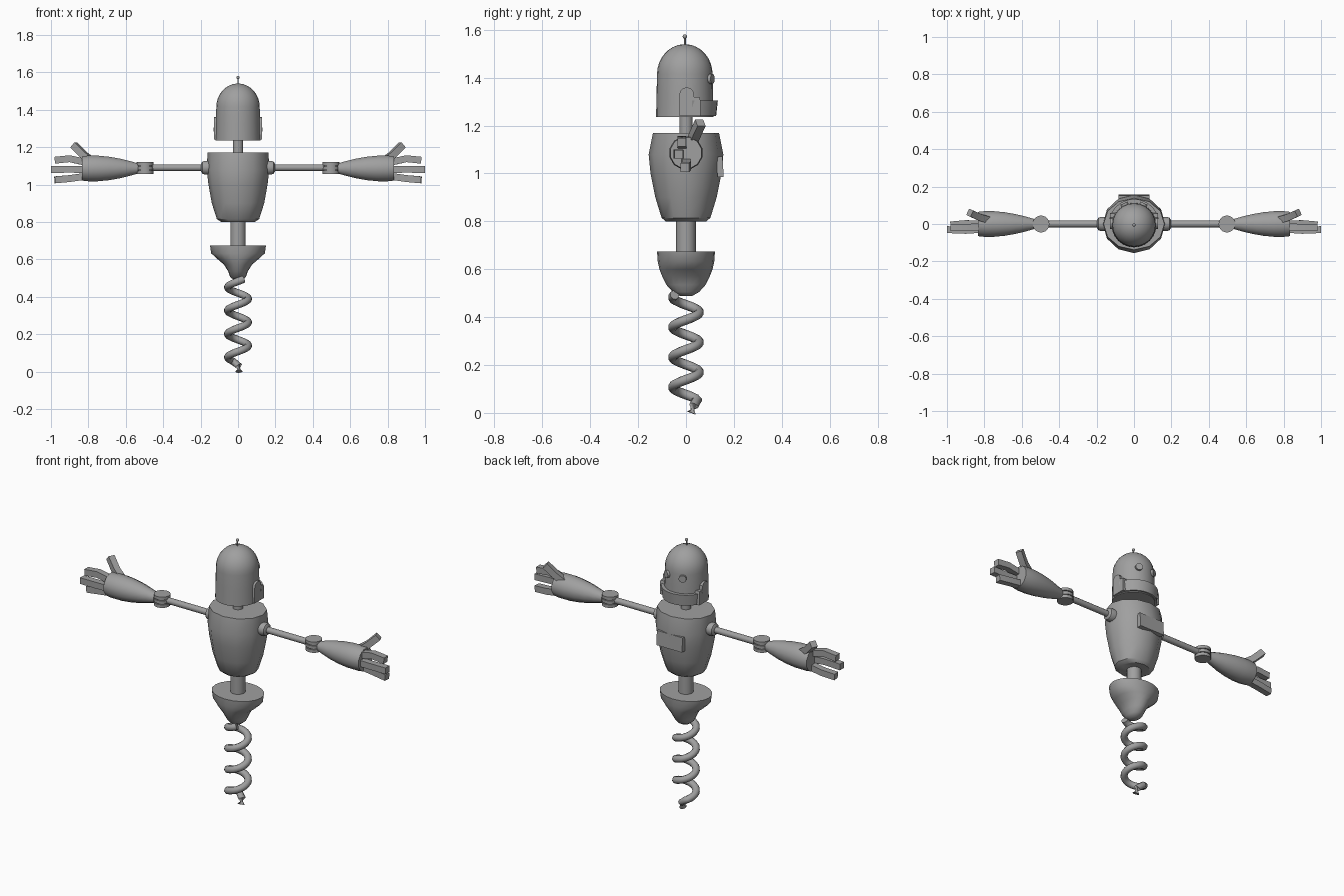
import bpy, bmesh, math
from mathutils import Vector, Matrix

if "Cube" in bpy.data.objects:
    bpy.data.objects.remove(bpy.data.objects["Cube"])

grey = bpy.data.materials.new("metal_grey")
grey.diffuse_color = (0.35, 0.35, 0.35, 1)
grey.use_nodes = True
grey.node_tree.nodes["Principled BSDF"].inputs["Base Color"].default_value = grey.diffuse_color


def finish(name, bm, angle=35):
    bmesh.ops.recalc_face_normals(bm, faces=bm.faces)
    me = bpy.data.meshes.new(name)
    bm.to_mesh(me)
    bm.free()
    me.materials.append(grey)
    me.shade_smooth()
    me.set_sharp_from_angle(angle=math.radians(angle))
    ob = bpy.data.objects.new(name, me)
    bpy.context.collection.objects.link(ob)
    return ob


def skin(name, rings, angle=35):
    """Join equal rings of points into a capped shell."""
    bm = bmesh.new()
    vs = [[bm.verts.new(p) for p in ring] for ring in rings]
    n = len(vs[0])
    for a, b in zip(vs, vs[1:]):
        for i in range(n):
            j = (i + 1) % n
            bm.faces.new((a[i], a[j], b[j], b[i]))
    bm.faces.new(vs[0][::-1])
    bm.faces.new(vs[-1])
    return finish(name, bm, angle)


def loft(name, sections, sides, origin=(0, 0, 0), axis="z", angle=35, turn=0.0):
    """Elliptical sections (rx, ry, height) stacked along z or along x."""
    o, rings = Vector(origin), []
    for rx, ry, h in sections:
        ring = []
        for i in range(sides):
            t = 2 * math.pi * (i + turn) / sides
            c, s = rx * math.cos(t), ry * math.sin(t)
            ring.append(o + Vector((c, s, h) if axis == "z" else (h, c, s)))
        rings.append(ring)
    return skin(name, rings, angle)


def sweep(name, pts, r, sides, angle=35):
    """Tube along a path; four sides give a square bar."""
    pts = [Vector(p) for p in pts]
    rings = []
    for i, p in enumerate(pts):
        d = (pts[min(i + 1, len(pts) - 1)] - pts[max(i - 1, 0)]).normalized()
        up = Vector((0, 1, 0)) if abs(d.z) > 0.9 else Vector((0, 0, 1))
        u = d.cross(up).normalized()
        v = d.cross(u)
        ts = [2 * math.pi * (k + 0.5) / sides for k in range(sides)]
        rings.append([p + r * (math.cos(t) * u + math.sin(t) * v) for t in ts])
    return skin(name, rings, angle)


def box(name, centre, size, tilt=0.0):
    bm = bmesh.new()
    m = Matrix.Translation(centre) @ Matrix.Rotation(tilt, 4, "X") @ Matrix.Diagonal((*size, 1))
    bmesh.ops.create_cube(bm, size=1, matrix=m)
    return finish(name, bm)


def ball(name, centre, r):
    bm = bmesh.new()
    bmesh.ops.create_uvsphere(bm, u_segments=12, v_segments=8, radius=r,
                              matrix=Matrix.Translation(centre))
    return finish(name, bm)


# Spring leg: foot stub, then a right-handed coil rising into the hips
path = [(0.005, 0.022, 0), (0.004, 0.033, 0.03)]
for k in range(8, 93):
    t = math.radians(90 + 15 * k - 90)
    path.append((0.055 * math.cos(t), 0.055 * math.sin(t), 0.045 + 0.125 * (15 * k - 90) / 360))
sweep("spring_leg", path, 0.02, 10, 50)

# Hips, waist, torso and neck
loft("hips", [(0.02, 0.025, 0.488), (0.042, 0.055, 0.505), (0.052, 0.082, 0.535),
              (0.075, 0.1, 0.572), (0.108, 0.111, 0.6), (0.143, 0.118, 0.632),
              (0.15, 0.121, 0.675)], 20, angle=50)
loft("waist", [(0.041, 0.041, 0.66), (0.041, 0.041, 0.83)], 16)
loft("torso", [(0.09, 0.085, 0.8), (0.113, 0.102, 0.815), (0.14, 0.128, 0.9), (0.158, 0.148, 1.0),
               (0.167, 0.156, 1.08), (0.163, 0.138, 1.17)], 12)
loft("neck", [(0.028, 0.028, 1.15), (0.028, 0.028, 1.25)], 14)
box("chest_plate", (0, 0.142, 1.028), (0.168, 0.026, 0.085), 0.06)

# Head with a rounded dome
dome = [(0.12, 0.12, 1.235), (0.118, 0.118, 1.33)]
for k in range(9):
    a = math.radians(k * 10.8)
    dome.append((0.116 * math.cos(a), 0.116 * math.cos(a), 1.415 + 0.125 * math.sin(a)))
loft("head", dome, 24, (0, -0.005, 0))

# Antenna
loft("antenna_rod", [(0.004, 0.004, 1.53), (0.004, 0.004, 1.57)], 8, (0, -0.005, 0))
ball("antenna_tip", (0, -0.005, 1.572), 0.009)

# Jaw band wrapping the face
rings = []
for k in range(15):
    a = math.radians(12 + 156 * k / 14)
    c, s = math.cos(a), math.sin(a)
    rings.append([(r * c, r * s - 0.002, z) for r, z in
                  ((0.108, 1.24), (0.128, 1.24), (0.135, 1.305), (0.108, 1.305))])
skin("jaw_band", rings)

for side, tag in ((1, "right"), (-1, "left")):
    # Eye: short stud looking forward and outward
    d = Vector((side * 0.42, 0.9, 0)).normalized()
    base = Vector((0, -0.005, 1.395))
    sweep("eye_" + tag, [base + d * 0.1, base + d * 0.128], 0.021, 12)

    # Cheek plate with a round top and a small step toward the jaw
    outline = [(-0.028, 1.24), (-0.028, 1.33)]
    for k in range(1, 6):
        a = math.radians(180 - 30 * k)
        outline.append((0.003 + 0.031 * math.cos(a), 1.33 + 0.03 * math.sin(a)))
    outline += [(0.034, 1.32), (0.055, 1.32), (0.06, 1.305), (0.06, 1.24)]
    skin("cheek_plate_" + tag, [[(side * x, y, z) for y, z in outline] for x in (0.1, 0.129)])

    # Shoulder socket and upper arm rod
    arm = (0, 0, 1.09)
    loft("shoulder_" + tag, [(r, r, side * x) for r, x in
         ((0.036, 0.13), (0.038, 0.175), (0.034, 0.19), (0.022, 0.197))], 14, arm, "x")
    loft("upper_arm_" + tag, [(0.018, 0.018, side * 0.15), (0.018, 0.018, side * 0.56)], 12, arm, "x")

    # Elbow hinge of three stacked discs
    stack = []
    for z in (-0.032, -0.009, 0.014):
        stack += [(0.038, 0.038, z), (0.045, 0.045, z), (0.045, 0.045, z + 0.018), (0.038, 0.038, z + 0.018)]
    loft("elbow_" + tag, stack, 18, (side * 0.497, 0, 1.088))

    # Swelling forearm
    loft("forearm_" + tag, [(r, r, side * x) for r, x in
         ((0.028, 0.535), (0.04, 0.575), (0.054, 0.63), (0.065, 0.69), (0.071, 0.75),
          (0.071, 0.8), (0.067, 0.835))], 12, (0, 0, 1.086), "x", turn=0.5)

    # Fingers and thumb as bent square bars
    fingers = {
        "upper_finger": [(0.81, -0.015, 1.118), (0.9, -0.018, 1.138), (0.98, -0.018, 1.13)],
        "middle_finger": [(0.81, -0.028, 1.08), (0.9, -0.034, 1.082), (1.0, -0.03, 1.08)],
        "lower_finger": [(0.81, 0.0, 1.045), (0.9, 0.002, 1.032), (0.98, -0.005, 1.025)],
        "thumb": [(0.77, 0.02, 1.12), (0.825, 0.036, 1.158), (0.878, 0.06, 1.212)],
    }
    for part, pts in fingers.items():
        sweep(part + "_" + tag, [(side * x, y, z) for x, y, z in pts], 0.026, 4)
